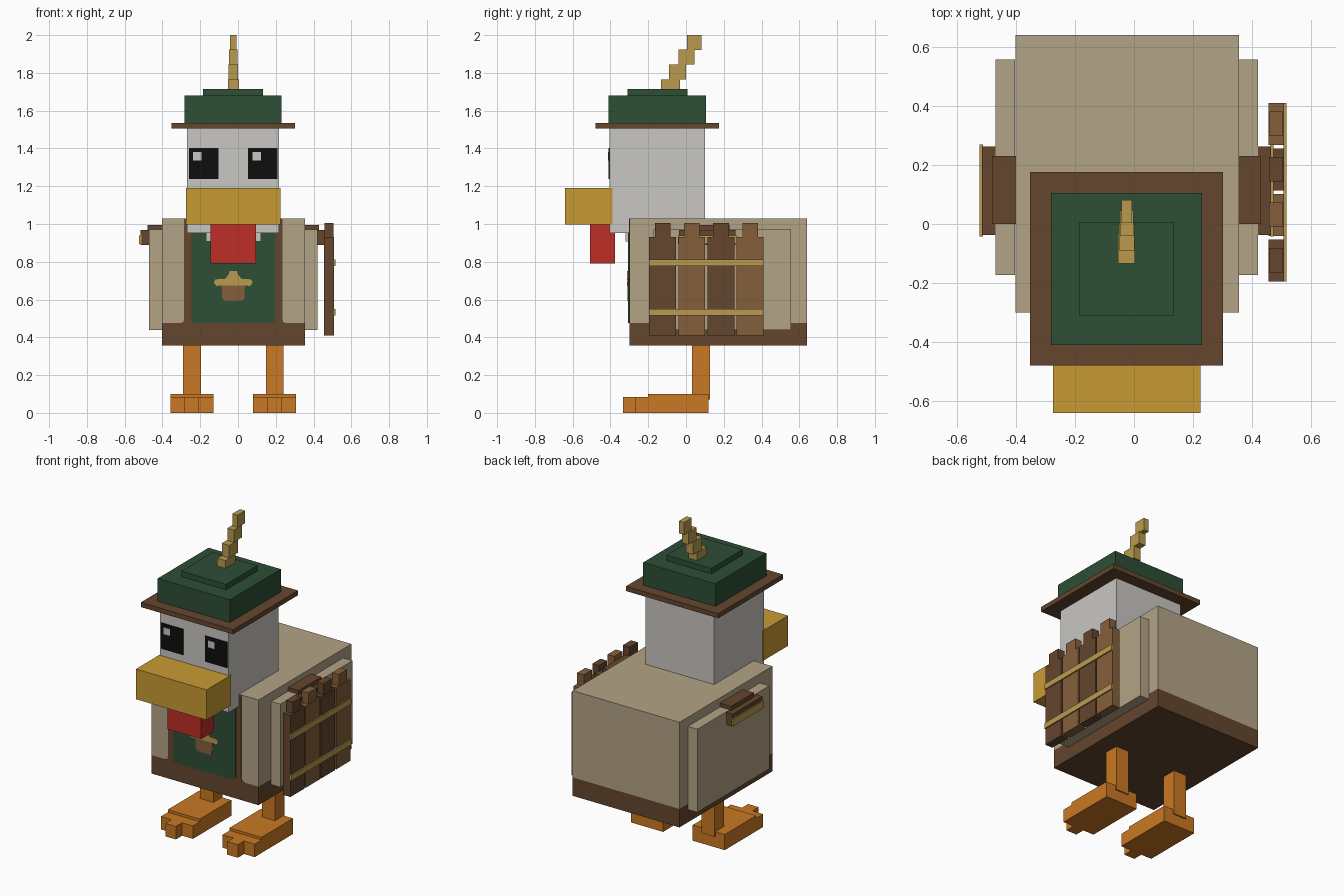
import bpy, bmesh

if "Cube" in bpy.data.objects:
    bpy.data.objects.remove(bpy.data.objects["Cube"])

def srgb(r, g, b):
    f = lambda c: c / 12.92 if c <= 0.04045 else ((c + 0.055) / 1.055) ** 2.4
    return (f(r / 255), f(g / 255), f(b / 255), 1)

COLOURS = {
    "beige": (179, 164, 134), "dark_brown": (100, 70, 46), "light_wood": (134, 95, 59),
    "green": (45, 78, 53), "white": (201, 199, 194), "beak_gold": (201, 155, 52),
    "straw": (186, 155, 79), "orange": (201, 121, 35), "red": (190, 46, 38), "black": (14, 14, 14),
}
MATS = {}
for key, rgb in COLOURS.items():
    MATS[key] = bpy.data.materials.new(key)
    MATS[key].diffuse_color = srgb(*rgb)

CX = -0.025  # symmetry plane of the bird

def finish(name, bm, mat):
    bmesh.ops.recalc_face_normals(bm, faces=bm.faces[:])
    me = bpy.data.meshes.new(name)
    bm.to_mesh(me)
    bm.free()
    me.materials.append(MATS[mat])
    ob = bpy.data.objects.new(name, me)
    bpy.context.collection.objects.link(ob)
    return ob

def box(name, mat, x, y, z):
    """Box from three (low, high) ranges."""
    bm = bmesh.new()
    bmesh.ops.create_cube(bm, size=1)
    for v in bm.verts:
        v.co = [r[0] if c < 0 else r[1] for c, r in zip(v.co, (x, y, z))]
    return finish(name, bm, mat)

def pair(name, mat, x, y, z):
    """Box on the right plus its mirrored copy on the left."""
    box(name + "_right", mat, x, y, z)
    box(name + "_left", mat, (2 * CX - x[1], 2 * CX - x[0]), y, z)

def plate(name, mat, half, y0, y1):
    """Thin front plate; half is the right outline as (offset, z), bottom to top."""
    pts = [(CX + o, z) for o, z in half] + [(CX - o, z) for o, z in reversed(half)]
    bm = bmesh.new()
    face = bm.faces.new([bm.verts.new((x, y1, z)) for x, z in pts])
    ext = bmesh.ops.extrude_face_region(bm, geom=[face])
    for v in ext["geom"]:
        if isinstance(v, bmesh.types.BMVert):
            v.co.y = y0
    return finish(name, bm, mat)

# Body with dark hem, and wings
box("body", "beige", (-0.402, 0.355), (-0.30, 0.64), (0.475, 1.03))
box("body_hem", "dark_brown", (-0.402, 0.355), (-0.30, 0.64), (0.357, 0.475))
pair("wing", "beige", (0.353, 0.42), (-0.172, 0.557), (0.44, 0.972))

# Apron and cupcake-like emblem on the chest
plate("apron_border", "dark_brown",
      [(0.28, 0.475), (0.264, 0.482), (0.26, 0.50), (0.26, 1.028)], -0.303, -0.299)
plate("apron", "green",
      [(0.205, 0.475), (0.219, 0.482), (0.222, 0.495), (0.222, 1.028)], -0.306, -0.302)
plate("emblem_base", "light_wood",
      [(0.045, 0.592), (0.058, 0.605), (0.062, 0.678)], -0.309, -0.305)
plate("emblem_top", "straw",
      [(0.055, 0.675), (0.09, 0.672), (0.103, 0.69), (0.095, 0.707), (0.045, 0.709),
       (0.026, 0.73), (0.018, 0.752)], -0.312, -0.308)

# Head, neck, beak and wattle
box("head", "white", (-0.27, 0.218), (-0.405, 0.10), (0.953, 1.51))
box("neck", "white", (-0.17, 0.122), (-0.32, -0.29), (0.907, 0.96))
box("beak", "beak_gold", (-0.275, 0.225), (-0.64, -0.39), (0.997, 1.19))
box("wattle", "red", (-0.145, 0.095), (-0.508, -0.377), (0.79, 1.0))

# Eyes with highlights on the same side of each
pair("eye", "black", (0.052, 0.209), (-0.410, -0.404), (1.237, 1.402))
for side, x in (("left", -0.237), ("right", 0.078)):
    box("eye_highlight_" + side, "white", (x, x + 0.044), (-0.413, -0.409), (1.337, 1.38))

# Hat
box("hat_brim", "dark_brown", (-0.352, 0.302), (-0.48, 0.176), (1.505, 1.535))
box("hat_crown", "green", (-0.282, 0.23), (-0.41, 0.105), (1.535, 1.68))
box("hat_top", "green", (-0.184, 0.133), (-0.31, 0.007), (1.68, 1.715))

# Stepped feather leaning back
for i, (w, y0, y1, z0, z1) in enumerate([
        (0.029, -0.133, -0.033, 1.71, 1.765), (0.026, -0.09, 0.0, 1.765, 1.845),
        (0.023, -0.04, 0.045, 1.845, 1.923), (0.018, 0.004, 0.081, 1.92, 2.0)]):
    box(f"feather_{i + 1}", "straw", (CX - w, CX + w), (y0, y1), (z0, z1))

# Legs and three-toed feet
pair("leg", "orange", (0.147, 0.24), (0.032, 0.126), (0.07, 0.36))
pair("foot", "orange", (0.08, 0.307), (-0.20, 0.118), (0.0, 0.10))
pair("toes", "orange", (0.08, 0.307), (-0.27, -0.20), (0.0, 0.083))
pair("middle_toe", "orange", (0.157, 0.232), (-0.333, -0.27), (0.0, 0.083))

# Shoulder straps and holders
pair("strap", "dark_brown", (0.35, 0.43), (0.0, 0.23), (0.965, 0.996))
pair("holder", "dark_brown", (0.415, 0.465), (-0.037, 0.263), (0.89, 0.968))
pair("holder_trim", "straw", (0.462, 0.473), (-0.043, 0.27), (0.895, 0.94))

# Wooden plank shield on the right side
for i in range(4):
    y = -0.195 + i * 0.1545
    mat = ("dark_brown", "light_wood")[i % 2]
    box(f"shield_plank_{i + 1}", mat, (0.455, 0.508), (y, y + 0.142), (0.41, 0.932))
    box(f"shield_tip_{i + 1}", mat, (0.457, 0.505), (y + 0.03, y + 0.113), (0.93, 1.005))
for i, z in enumerate((0.515, 0.777)):
    box(f"shield_band_{i + 1}", "straw", (0.506, 0.516), (-0.195, 0.41), (z, z + 0.036))

for m in bpy.data.materials:
    if m.users and not m.is_grease_pencil:
        m.use_nodes = True
        m.node_tree.nodes["Principled BSDF"].inputs["Base Color"].default_value = m.diffuse_color
